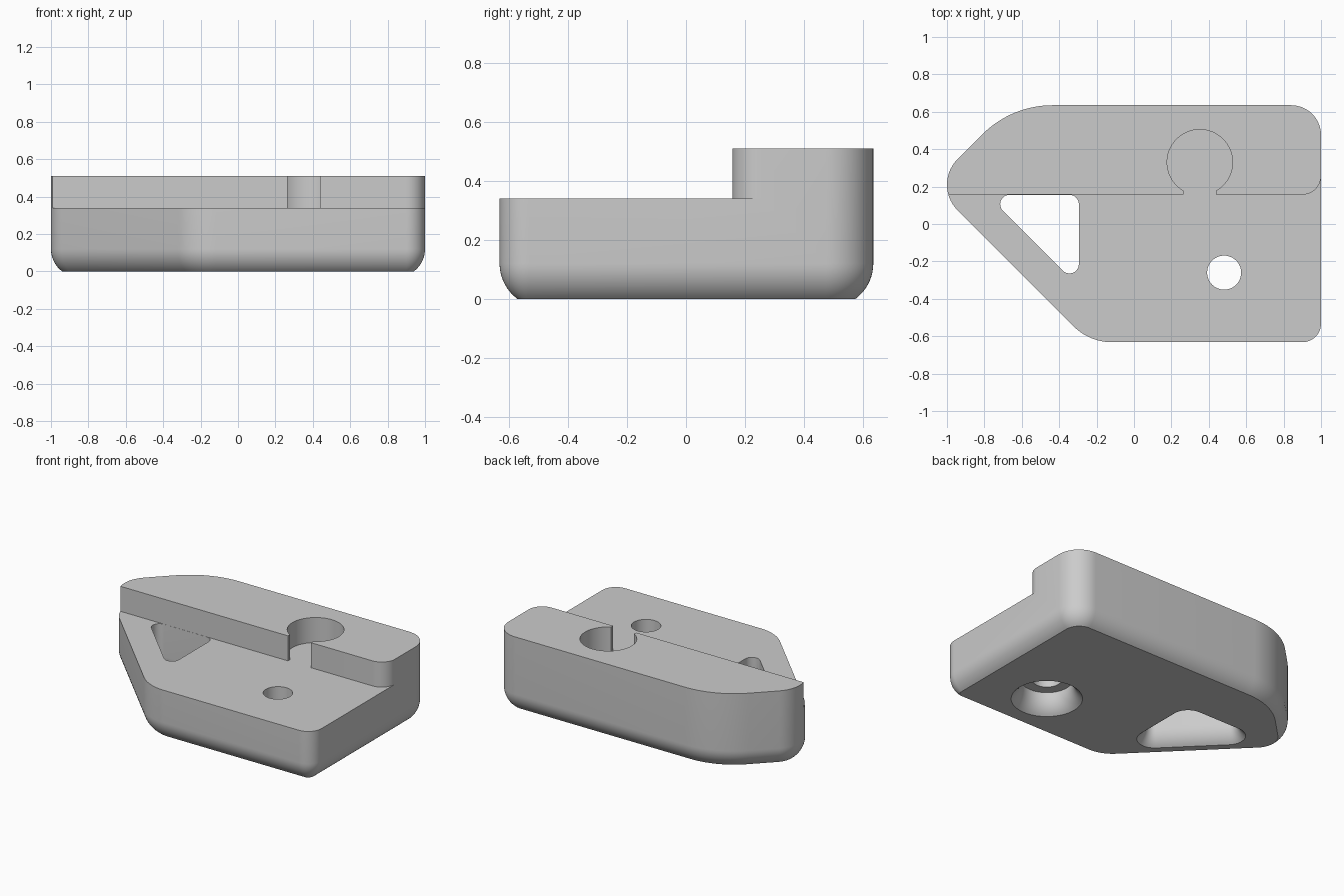
import bpy, bmesh, math
from mathutils import Vector

cube = bpy.data.objects.get("Cube")
if cube:
    bpy.data.objects.remove(cube, do_unlink=True)

grey = bpy.data.materials.new("light grey")
grey.use_nodes = True
grey.diffuse_color = (0.6, 0.6, 0.6, 1)
grey.node_tree.nodes["Principled BSDF"].inputs["Base Color"].default_value = (0.6, 0.6, 0.6, 1)

HEIGHT, STEP_Z, STEP_Y = 0.51, 0.34, 0.157
FILLET_R, FILLET_Z = 0.15, 0.12


def arc(cx, cy, r, a0, a1, n):
    return [(cx + r * math.cos(a0 + (a1 - a0) * i / n),
             cy + r * math.sin(a0 + (a1 - a0) * i / n)) for i in range(n + 1)]


def rounded(corners, inset=0.0, n=14):
    """Counter-clockwise convex polygon of (x, y, radius) with rounded, inset corners."""
    out = []
    for i, (x, y, r) in enumerate(corners):
        p = Vector((x, y))
        before = (Vector(corners[i - 1][:2]) - p).normalized()
        after = (Vector(corners[(i + 1) % len(corners)][:2]) - p).normalized()
        half = before.angle(after) / 2
        c = p + (before + after).normalized() * r / math.sin(half)
        start = math.atan2(-before.x, before.y) - math.pi / 2
        start = math.atan2(before.x, -before.y)      # outward normal of incoming edge
        turn = math.pi - 2 * half
        out += arc(c.x, c.y, r - inset, start, start + turn, n)
    return out


def loft(name, rings):
    """Solid through rings of (points, z), each with the same point count."""
    bm = bmesh.new()
    loops = [[bm.verts.new((x, y, z)) for x, y in pts] for pts, z in rings]
    n = len(loops[0])
    for low, high in zip(loops, loops[1:]):
        for i in range(n):
            j = (i + 1) % n
            bm.faces.new((low[i], low[j], high[j], high[i]))
    bm.faces.new(loops[0][::-1])
    bm.faces.new(loops[-1])
    bmesh.ops.recalc_face_normals(bm, faces=bm.faces)
    mesh = bpy.data.meshes.new(name)
    bm.to_mesh(mesh)
    bm.free()
    mesh.materials.append(grey)
    ob = bpy.data.objects.new(name, mesh)
    bpy.context.collection.objects.link(ob)
    return ob


def fillet_levels(n=9):
    """(inset, z) pairs of the bottom edge rounding, from the bottom up."""
    end = math.asin(FILLET_Z / FILLET_R)
    return [(FILLET_R * (1 - math.cos(end * (1 - i / n))),
             FILLET_Z - FILLET_R * math.sin(end * (1 - i / n))) for i in range(n + 1)]


def flared_cutter(name, shape, top):
    """Hole cutter that widens towards the underside."""
    levels = fillet_levels()
    rings = [(shape(-levels[0][0]), -0.05)]
    rings += [(shape(-d), z) for d, z in levels]
    return loft(name, rings + [(shape(0), top)])


# Main body with rounded underside edge
outline = [(1, -0.632, 0.1), (1, 0.635, 0.16), (-0.655, 0.635, 0.53),
           (-1.08, 0.21, 0.193), (-0.238, -0.632, 0.29)]
body = loft("body", [(rounded(outline, d), z) for d, z in fillet_levels()]
            + [(rounded(outline), HEIGHT)])

# Step in front of the raised back, including the keyhole notch
kx, ky, kr, half_slot = 0.352, 0.33, 0.175, 0.087
a = math.acos(half_slot / kr)
notch = arc(kx, ky, kr, -a, math.pi + a, 48)
step_shape = ([(-1.2, -0.8), (1.2, -0.8), (1.2, STEP_Y + 0.1)]
              + arc(0.9, STEP_Y + 0.1, 0.1, 0, -math.pi / 2, 12)
              + [(kx + half_slot, STEP_Y)] + notch
              + [(kx - half_slot, STEP_Y), (-1.2, STEP_Y)])
step = loft("step_cutter", [(step_shape, STEP_Z), (step_shape, 0.7)])

# Triangular opening
triangle = [(-0.295, -0.335, 0.05), (-0.295, STEP_Y - 0.001, 0.05), (-0.786, STEP_Y - 0.001, 0.05)]
opening = flared_cutter("opening_cutter", lambda d: rounded(triangle, d), 0.42)


# Screw hole with counterbore below
def circle(r):
    return arc(0.482, -0.26, r, 0, math.tau, 48)[:-1]


counterbore = flared_cutter("counterbore_cutter", lambda d: circle(0.16 - d), 0.135)
hole = loft("hole_cutter", [(circle(0.091), 0.05), (circle(0.091), 0.42)])

# Cut everything out of the body
bpy.context.view_layer.objects.active = body
for cutter in (step, opening, counterbore, hole):
    cutter.hide_render = True
    mod = body.modifiers.new(cutter.name, "BOOLEAN")
    mod.operation = "DIFFERENCE"
    mod.solver = "EXACT"
    mod.object = cutter
    bpy.ops.object.modifier_apply(modifier=mod.name)
    bpy.data.objects.remove(cutter, do_unlink=True)

bpy.ops.object.select_all(action="DESELECT")
body.select_set(True)
bpy.ops.object.shade_smooth_by_angle(angle=math.radians(30))
